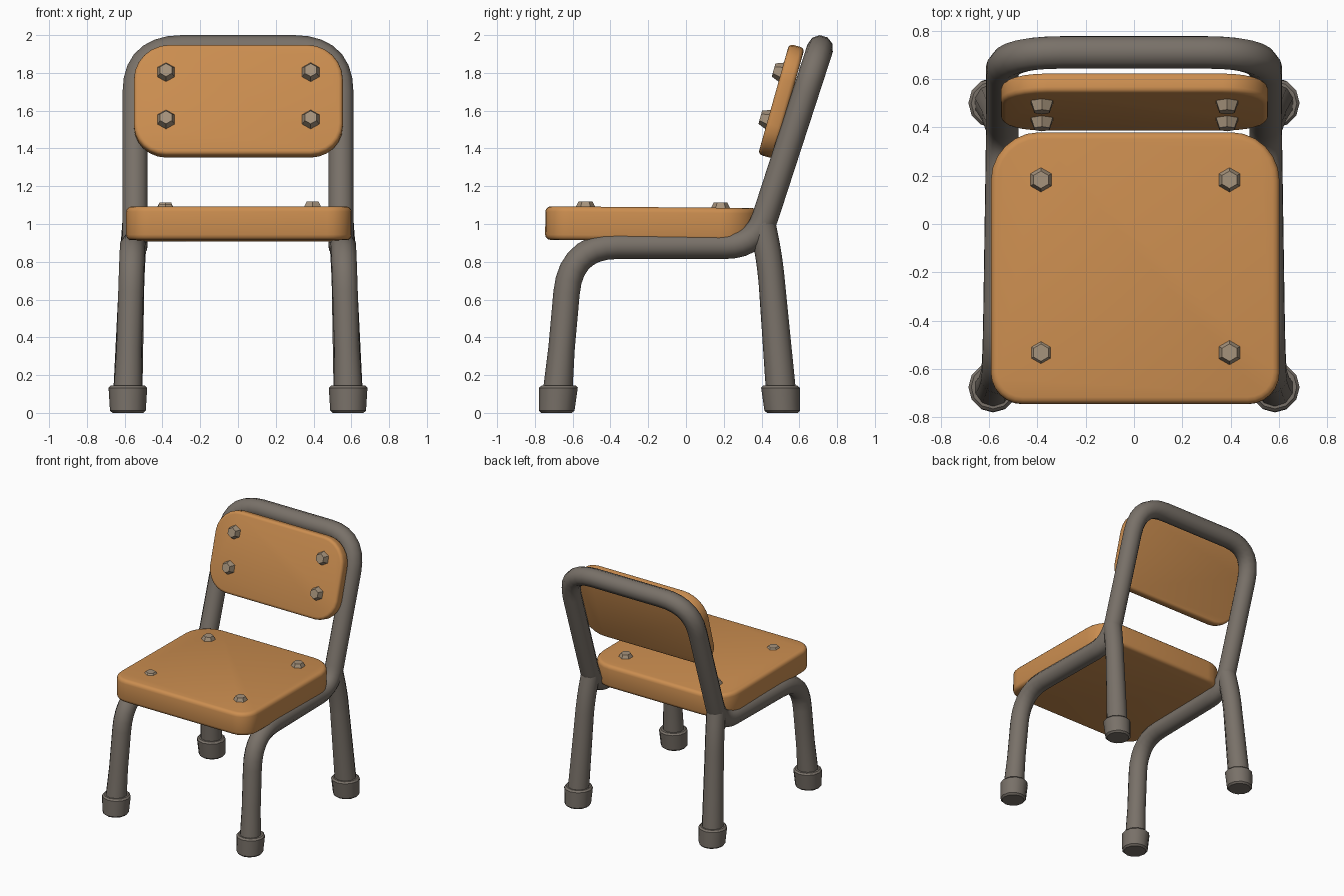
import bpy, bmesh
from math import radians, sin, cos, pi
from mathutils import Matrix, Vector

cube = bpy.data.objects.get("Cube")
if cube:
    bpy.data.objects.remove(cube, do_unlink=True)


def material(name, rgb):
    m = bpy.data.materials.new(name)
    m.use_nodes = True
    color = (*rgb, 1)
    m.diffuse_color = color
    bsdf = next(n for n in m.node_tree.nodes if n.type == 'BSDF_PRINCIPLED')
    bsdf.inputs["Base Color"].default_value = color
    return m


WOOD = material("orange wood", (0.60, 0.27, 0.08))
METAL = material("warm grey metal", (0.19, 0.165, 0.14))
BOLT_SIDE = material("pale bolt rim", (0.38, 0.29, 0.20))
BOLT_TOP = material("grey bolt top", (0.20, 0.19, 0.19))


def add_mesh(name, bm, mats, matrix=Matrix(), angle=40):
    mesh = bpy.data.meshes.new(name)
    bmesh.ops.recalc_face_normals(bm, faces=bm.faces)
    bm.to_mesh(mesh)
    bm.free()
    return add_object(name, mesh, mats, matrix, angle)


def add_object(name, mesh, mats, matrix, angle):
    mesh.materials.clear()
    for m in mats:
        mesh.materials.append(m)
    ob = bpy.data.objects.new(name, mesh)
    bpy.context.collection.objects.link(ob)
    ob.matrix_world = matrix
    bpy.ops.object.select_all(action='DESELECT')
    ob.select_set(True)
    bpy.context.view_layer.objects.active = ob
    bpy.ops.object.shade_smooth_by_angle(angle=radians(angle))
    return ob


def fillet(points, radii, steps=7):
    """Round the inner corners of a polyline with quadratic arcs."""
    pts = [Vector(p) for p in points]
    path = [pts[0]]
    for a, b, c, r in zip(pts, pts[1:], pts[2:], radii):
        start = b + (a - b).normalized() * r
        end = b + (c - b).normalized() * r
        for i in range(steps + 1):
            t = i / steps
            path.append(start * (1 - t) ** 2 + b * (2 * t * (1 - t)) + end * t * t)
    return path + [pts[-1]]


def tube(name, path, radius):
    curve = bpy.data.curves.new(name + " path", 'CURVE')
    curve.dimensions = '3D'
    curve.bevel_depth = radius
    curve.bevel_resolution = 3
    curve.use_fill_caps = True
    spline = curve.splines.new('POLY')
    spline.points.add(len(path) - 1)
    for sp, p in zip(spline.points, path):
        sp.co = (*p, 1)
        # legs widen slightly towards the floor
        sp.radius = 1.15 if p.z < 0.3 else 1.0
    temp = bpy.data.objects.new(name + " temp", curve)
    bpy.context.collection.objects.link(temp)
    bpy.context.view_layer.update()
    graph = bpy.context.evaluated_depsgraph_get()
    mesh = bpy.data.meshes.new_from_object(temp.evaluated_get(graph))
    bpy.data.objects.remove(temp, do_unlink=True)
    return add_object(name, mesh, [METAL], Matrix(), 50)


def board(name, half_x, half_y, thick, r_front, r_back, bevel, matrix):
    """Rounded rectangle slab with softened rims."""
    bm = bmesh.new()
    corners = [(1, 1, r_back), (-1, 1, r_back), (-1, -1, r_front), (1, -1, r_front)]
    ring = []
    for k, (sx, sy, r) in enumerate(corners):
        for i in range(7):
            a = pi / 2 * (k + i / 6)
            ring.append(bm.verts.new((sx * (half_x - r) + r * cos(a),
                                      sy * (half_y - r) + r * sin(a), -thick / 2)))
    face = bm.faces.new(ring)
    top = bmesh.ops.extrude_face_region(bm, geom=[face])["geom"]
    bmesh.ops.translate(bm, vec=(0, 0, thick),
                        verts=[v for v in top if isinstance(v, bmesh.types.BMVert)])
    rims = [e for e in bm.edges if abs(e.verts[0].co.z - e.verts[1].co.z) < 1e-5]
    bmesh.ops.bevel(bm, geom=rims, offset=bevel, segments=3, profile=0.5, affect='EDGES')
    return add_mesh(name, bm, [WOOD], matrix)


def bolt(name, matrix, height):
    """Hexagonal head, tapered, with a darker flat top."""
    bm = bmesh.new()
    bmesh.ops.create_cone(bm, cap_ends=True, segments=6, radius1=0.058,
                          radius2=0.036, depth=height + 0.015)
    bmesh.ops.translate(bm, vec=(0, 0, (height - 0.015) / 2), verts=bm.verts)
    for f in bm.faces:
        f.material_index = int(f.normal.z > 0.95)
    add_mesh(name, bm, [BOLT_SIDE, BOLT_TOP], matrix, 20)


# Main frame: one tube from front foot to front foot over the back
side = [(0.585, -0.685, 0.05), (0.56, -0.61, 0.885), (0.545, 0.37, 0.885), (0.545, 0.71, 1.93)]
mirrored = [(-x, y, z) for x, y, z in reversed(side)]
bends = [0.25, 0.16, 0.25]
straight = fillet(side + mirrored, bends + bends[::-1])
# extra points keep the leg taper confined to the lower legs
first, last = straight[0], straight[-1]
straight.insert(1, first.lerp(straight[1], 0.5))
straight.insert(-1, last.lerp(straight[-2], 0.5))
tube("main_frame", straight, 0.07)

# Rear legs and feet
for s, label in ((1, "left"), (-1, "right")):
    leg = fillet([(s * 0.585, 0.508, 0.05), (s * 0.56, 0.445, 0.80), (s * 0.545, 0.405, 1.0)], [0.12])
    tube(label + "_rear_leg", leg, 0.07)
    for y, end, lean in ((-0.68, "front", -0.08), (0.505, "rear", 0.08)):
        bm = bmesh.new()
        bmesh.ops.create_cone(bm, cap_ends=True, segments=12, radius1=0.094,
                              radius2=0.103, depth=0.145)
        rims = [e for e in bm.edges if abs(e.verts[0].co.z - e.verts[1].co.z) < 1e-4]
        bmesh.ops.bevel(bm, geom=rims, offset=0.012, segments=1, affect='EDGES')
        for v in bm.verts:
            v.co.y -= lean * v.co.z
        add_mesh(f"{label}_{end}_foot", bm, [METAL],
                 Matrix.Translation((s * 0.583, y, 0.0725)), 35)

# Seat board, a little lower at the back
seat = Matrix.Translation((0.005, -0.183, 1.0)) @ Matrix.Rotation(radians(-0.5), 4, 'X')
board("seat", 0.597, 0.562, 0.178, 0.13, 0.2, 0.028, seat)

# Backrest board, leaning with the frame
rest = Matrix.Translation((0.002, 0.505, 1.65)) @ Matrix.Rotation(radians(74.3), 4, 'X')
board("backrest", 0.553, 0.304, 0.085, 0.17, 0.19, 0.022, rest)

# Bolts on both boards
for s, label in ((1, "left"), (-1, "right")):
    for y, end in ((0.365, "rear"), (-0.35, "front")):
        low = s < 0 and end == "front"
        bolt(f"seat_{label}_{end}_bolt",
             seat @ Matrix.Translation((s * 0.39, y, 0.089)), 0.012 if low else 0.028)
    for y, end in ((0.148, "upper"), (-0.112, "lower")):
        bolt(f"backrest_{label}_{end}_bolt",
             rest @ Matrix.Translation((s * 0.383, y, 0.0425)), 0.042)
